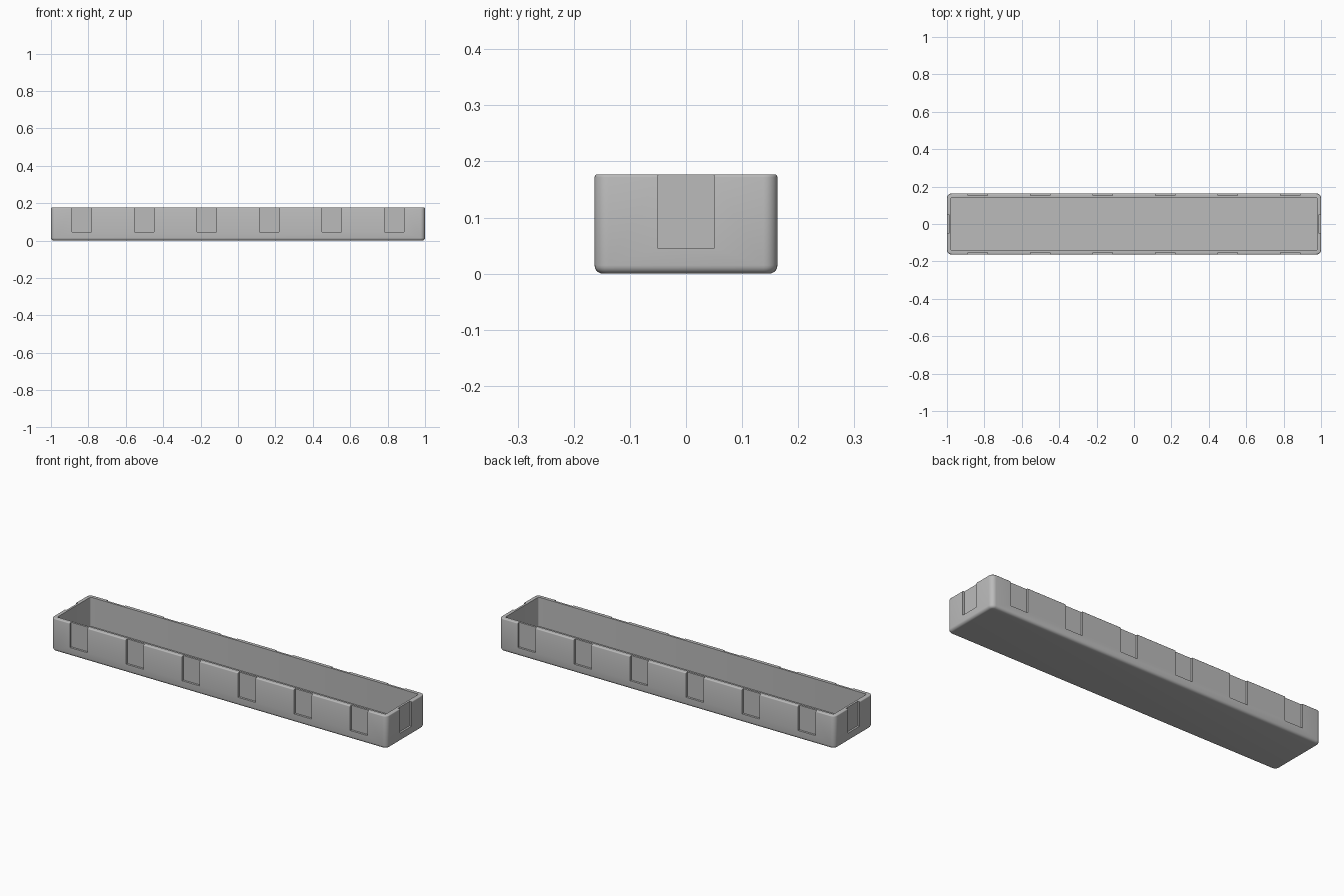
import bpy
import bmesh
import math

default = bpy.data.objects.get("Cube")
if default:
    bpy.data.objects.remove(default, do_unlink=True)

# Overall sizes
HALF_X, HALF_Y, HEIGHT = 1.0, 0.163, 0.177
WALL, FLOOR = 0.022, 0.02
SLOT_DEPTH, SLOT_BOTTOM, SLOT_WIDTH = 0.011, 0.045, 0.105

grey = bpy.data.materials.new("plain_grey")
grey.use_nodes = True
colour = (0.5, 0.5, 0.5, 1)
grey.diffuse_color = colour
grey.node_tree.nodes["Principled BSDF"].inputs["Base Color"].default_value = colour


def add_box(bm, lo, hi):
    """Add a box between two corners."""
    verts = bmesh.ops.create_cube(bm, size=1)["verts"]
    for v in verts:
        v.co = [a + (c + 0.5) * (b - a) for a, b, c in zip(lo, hi, v.co)]


def bevel_where(bm, test, width, segments):
    """Round the edges whose two ends pass the test."""
    edges = [e for e in bm.edges if test(*(v.co for v in e.verts))]
    bmesh.ops.bevel(bm, geom=edges, offset=width, segments=segments,
                    profile=0.5, affect='EDGES')


def make_object(name, bm):
    mesh = bpy.data.meshes.new(name)
    bm.to_mesh(mesh)
    bm.free()
    mesh.materials.append(grey)
    obj = bpy.data.objects.new(name, mesh)
    bpy.context.collection.objects.link(obj)
    return obj


# Rounded outer block
bm = bmesh.new()
add_box(bm, (-HALF_X, -HALF_Y, 0), (HALF_X, HALF_Y, HEIGHT))
bevel_where(bm, lambda a, b: abs(a.z - b.z) > 0.1, 0.025, 6)
bevel_where(bm, lambda a, b: max(a.z, b.z) < 0.001, 0.015, 5)
bevel_where(bm, lambda a, b: min(a.z, b.z) > HEIGHT - 0.001, 0.005, 3)
tray = make_object("tray", bm)

# Hollow inside
bm = bmesh.new()
add_box(bm, (-HALF_X + WALL, -HALF_Y + WALL, FLOOR),
        (HALF_X - WALL, HALF_Y - WALL, HEIGHT + 0.1))
bevel_where(bm, lambda a, b: abs(a.z - b.z) > 0.1, 0.006, 3)
hollow = make_object("hollow_cutter", bm)

# Shallow slots down the outside of all four walls
bm = bmesh.new()
top = HEIGHT + 0.1
for side in (-1, 1):
    y0, y1 = sorted((side * (HALF_Y - SLOT_DEPTH), side * (HALF_Y + 0.1)))
    for i in range(6):
        x = (i - 2.5) * 0.334
        add_box(bm, (x - SLOT_WIDTH / 2, y0, SLOT_BOTTOM),
                (x + SLOT_WIDTH / 2, y1, top))
    x0, x1 = sorted((side * (HALF_X - SLOT_DEPTH), side * (HALF_X + 0.1)))
    add_box(bm, (x0, -0.05, SLOT_BOTTOM), (x1, 0.05, top))
slots = make_object("slot_cutter", bm)

for cutter in (hollow, slots):
    cut = tray.modifiers.new(cutter.name, 'BOOLEAN')
    cut.operation = 'DIFFERENCE'
    cut.solver = 'EXACT'
    cut.object = cutter

# Bake the cuts, then remove the cutters
bpy.context.view_layer.objects.active = tray
bpy.ops.object.select_all(action='DESELECT')
tray.select_set(True)
for name in [m.name for m in tray.modifiers]:
    bpy.ops.object.modifier_apply(modifier=name)
for cutter in (hollow, slots):
    bpy.data.objects.remove(cutter, do_unlink=True)
bpy.ops.object.shade_smooth_by_angle(angle=math.radians(35))
